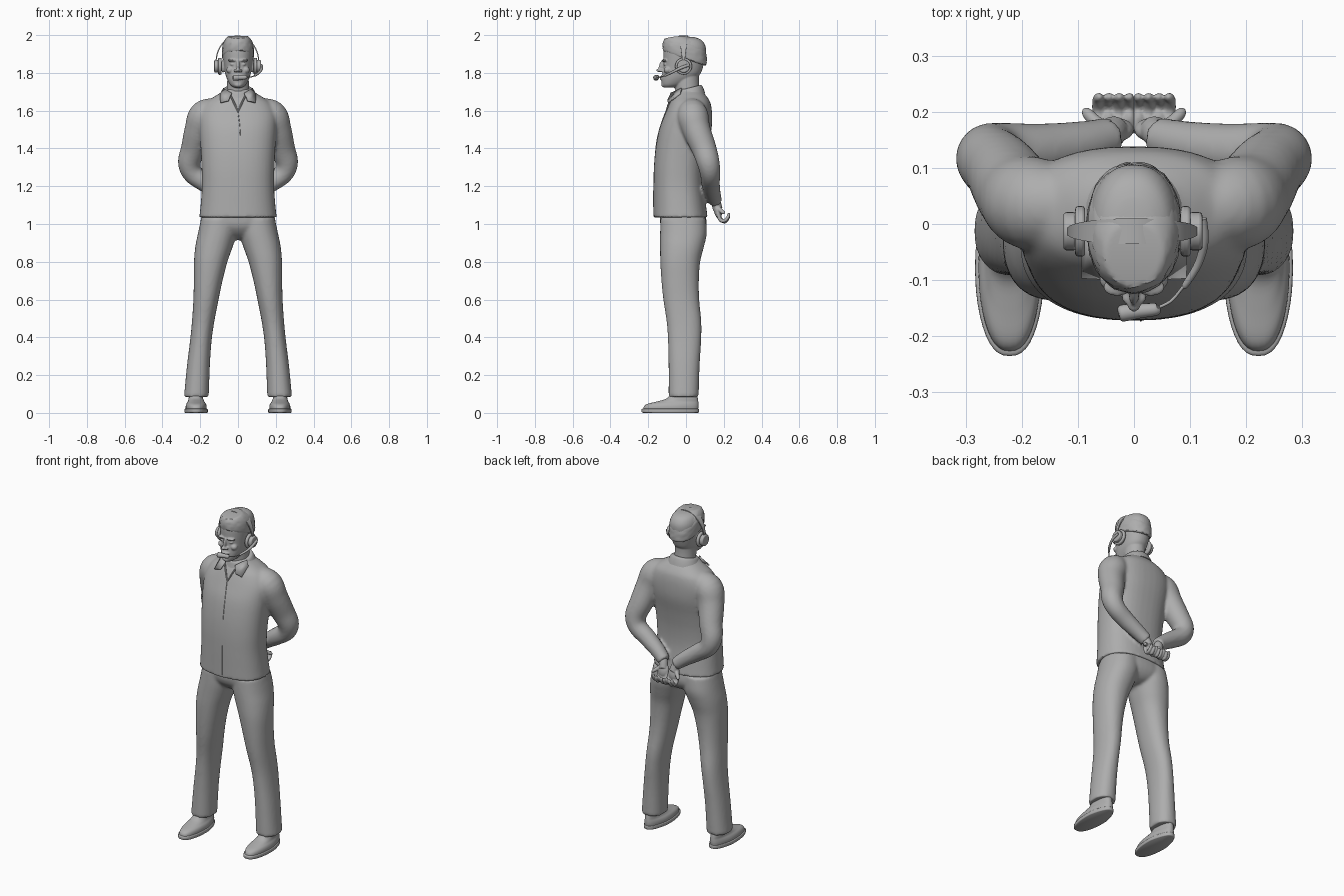
import bpy, bmesh, math, random
from mathutils import Vector, Matrix

random.seed(4)
grey = bpy.data.materials.new("matte grey")
grey.diffuse_color = (0.42, 0.42, 0.42, 1)


def skin(bm, rings):
    """Bridge a list of point rings and cap both ends."""
    vs = [[bm.verts.new(p) for p in r] for r in rings]
    n = len(vs[0])
    for a, b in zip(vs, vs[1:]):
        for i in range(n):
            bm.faces.new((a[i], a[(i + 1) % n], b[(i + 1) % n], b[i]))
    bm.faces.new(vs[0][::-1])
    bm.faces.new(vs[-1])


def spline(rows, steps):
    """Catmull-Rom interpolation of rows of numbers."""
    out = []
    for i in range(len(rows) - 1):
        p = [rows[max(0, min(len(rows) - 1, i + k))] for k in (-1, 0, 1, 2)]
        for s in range(steps):
            t = s / steps
            out.append([0.5 * (2 * b + (c - a) * t + (2 * a - 5 * b + 4 * c - d) * t * t
                               + (3 * b - a - 3 * c + d) * t ** 3) for a, b, c, d in zip(*p)])
    return out + [list(rows[-1])]


def loft(bm, rows, power=2.3, tilt=0, n=40, steps=4, jitter=0):
    """Stack of rounded sections, rows are z, x0, x1, y0, y1."""
    rings = []
    for z, x0, x1, y0, y1 in spline(rows, steps):
        ring = []
        for i in range(n):
            a = 2 * math.pi * i / n
            c, s = math.cos(a), math.sin(a)
            x = (x0 + x1) / 2 + (x1 - x0) / 2 * math.copysign(abs(c) ** (2 / power), c)
            y = (y0 + y1) / 2 + (y1 - y0) / 2 * math.copysign(abs(s) ** (2 / power), s)
            k = 1 + random.uniform(-jitter, jitter)
            ring.append((x * k, y * k, z - tilt * y))
        rings.append(ring)
    skin(bm, rings)


def sym(rows):
    return [(z, -h, h, y0, y1) for z, h, y0, y1 in rows]


def tube(bm, rows, n=16, steps=5):
    """Round limb along a path, rows are x, y, z, radius."""
    pts = spline(rows, steps)
    pos = [Vector(p[:3]) for p in pts]
    rings, u, prev = [], None, None
    for i, p in enumerate(pos):
        t = (pos[min(i + 1, len(pos) - 1)] - pos[max(i - 1, 0)]).normalized()
        u = t.orthogonal().normalized() if u is None else prev.rotation_difference(t) @ u
        u = (u - t * u.dot(t)).normalized()
        v, prev = t.cross(u), t
        rings.append([p + pts[i][3] * (math.cos(a) * u + math.sin(a) * v)
                      for a in (2 * math.pi * k / n for k in range(n))])
    skin(bm, rings)


def blob(bm, loc, size, rot=0):
    m = Matrix.Translation(loc) @ Matrix.Rotation(rot, 4, 'X') @ Matrix.Diagonal((*size, 1))
    bmesh.ops.create_uvsphere(bm, u_segments=20, v_segments=12, radius=1, matrix=m)


def finish(name, bm, voxel=0, smooth=4, angle=40):
    bmesh.ops.recalc_face_normals(bm, faces=bm.faces[:])
    me = bpy.data.meshes.new(name)
    bm.to_mesh(me)
    bm.free()
    ob = bpy.data.objects.new(name, me)
    bpy.context.collection.objects.link(ob)
    me.materials.append(grey)
    bpy.context.view_layer.objects.active = ob
    ob.select_set(True)
    if voxel:  # fuse overlapping forms into one skin
        r = ob.modifiers.new("fuse", 'REMESH')
        r.mode, r.voxel_size, r.use_smooth_shade = 'VOXEL', voxel, True
        s = ob.modifiers.new("soften", 'SMOOTH')
        s.factor, s.iterations = 0.5, smooth
    else:
        bpy.ops.object.shade_smooth_by_angle(angle=math.radians(angle))
    ob.select_set(False)
    return ob


# shirt: torso and both sleeves
bm = bmesh.new()
loft(bm, sym([(1.035, .205, -.172, .115), (1.1, .198, -.172, .106), (1.2, .191, -.172, .096),
              (1.3, .193, -.17, .10), (1.4, .198, -.161, .115), (1.5, .205, -.142, .135),
              (1.58, .205, -.112, .138), (1.64, .175, -.086, .13), (1.675, .125, -.067, .11),
              (1.70, .085, -.058, .088), (1.715, .07, -.05, .08)]), 2.4)
for s in (-1, 1):
    tube(bm, [(s * x, y, z, r) for x, y, z, r in (
        (.10, .035, 1.61, .06), (.175, .035, 1.575, .083), (.208, .055, 1.50, .075),
        (.236, .095, 1.40, .066), (.258, .118, 1.325, .06), (.238, .128, 1.265, .053),
        (.17, .13, 1.215, .049), (.09, .142, 1.16, .042), (.04, .155, 1.12, .036))], 24)
finish("shirt", bm, .0085, 5)

# front seam and neckline edges
bm = bmesh.new()
tube(bm, [(.012, -.171, 1.05, .002), (.012, -.171, 1.2, .002), (.012, -.16, 1.4, .002),
          (.01, -.141, 1.5, .002), (0, -.108, 1.595, .002)], 6)
for s in (-1, 1):
    tube(bm, [(0, -.105, 1.595, .004), (s * .02, -.09, 1.64, .005), (s * .045, -.066, 1.69, .005)], 8)
finish("shirt_placket", bm)

# collar band and pointed flaps
bm = bmesh.new()
loft(bm, sym([(1.665, .098, -.078, .102), (1.69, .088, -.07, .094),
              (1.712, .076, -.064, .084), (1.717, .066, -.058, .074)]), 2.1, -.25)
finish("collar", bm)
bm = bmesh.new()
for s in (-1, 1):
    q = [bm.verts.new((s * x, y, z)) for x, y, z in
         ((.032, -.076, 1.69), (.05, -.094, 1.65), (.09, -.092, 1.64), (.092, -.03, 1.685), (.074, -.02, 1.715))]
    bm.faces.new(q)
flap = finish("collar_flaps", bm)
flap.modifiers.new("thickness", 'SOLIDIFY').thickness = .008

# trousers: seat and both legs
bm = bmesh.new()
loft(bm, sym([(1.065, .185, -.14, .10), (1.0, .2, -.136, .11), (.96, .17, -.115, .10),
              (.93, .09, -.08, .075), (.915, .03, -.04, .04)]))
LEG = [(1.03, .0, .195, -.135, .105), (.95, .008, .212, -.137, .11), (.88, .028, .226, -.137, .095),
       (.8, .056, .233, -.136, .075), (.7, .082, .234, -.13, .068), (.6, .103, .236, -.12, .07),
       (.48, .126, .244, -.102, .081), (.38, .14, .254, -.095, .08), (.25, .149, .27, -.092, .072),
       (.085, .155, .286, -.092, .067)]
for s in (-1, 1):
    loft(bm, [(z, s * a, s * b, c, d) for z, a, b, c, d in LEG], 2.2)
finish("trousers", bm, .0085, 4)

# shoes: sole and upper
for s, side in ((-1, "right"), (1, "left")):
    for part, rows in (("sole", [(0, .163, .28, -.226, .062), (.004, .16, .283, -.234, .068),
                                 (.018, .16, .283, -.235, .069), (.022, .163, .28, -.23, .066)]),
                       ("shoe", [(.018, .166, .277, -.227, .064), (.035, .166, .277, -.222, .066),
                                 (.048, .17, .273, -.203, .066), (.06, .178, .266, -.155, .065),
                                 (.075, .183, .263, -.105, .063), (.10, .186, .26, -.08, .058)])):
        bm = bmesh.new()
        loft(bm, [(z, s * a, s * b, c, d) for z, a, b, c, d in rows], 2.5)
        for v in bm.verts:  # narrow the toe and heel
            y = v.co.y
            k = 1 - .12 * max(0, -y - .1) / .13 - .25 * max(0, y + .05) / .12
            v.co.x = s * .222 + (v.co.x - s * .222) * k
        finish(side + "_" + part, bm, angle=50)

# head: neck, skull, nose, brow, cheeks, lips, eyes, ears
bm = bmesh.new()
loft(bm, sym([(1.65, .066, -.05, .078), (1.70, .06, -.056, .072), (1.76, .057, -.06, .068),
              (1.81, .055, -.05, .07)]), 2)
loft(bm, sym([(1.722, .022, -.115, -.06), (1.735, .04, -.126, -.02), (1.76, .055, -.129, .03),
              (1.79, .066, -.126, .072), (1.83, .073, -.12, .09), (1.88, .079, -.12, .102),
              (1.92, .081, -.119, .106), (1.95, .076, -.11, .10), (1.975, .062, -.088, .08),
              (1.988, .038, -.055, .048), (1.992, .01, -.02, .01)]), 2.2)
blob(bm, (0, -.139, 1.814), (.013, .018, .01))
blob(bm, (0, -.126, 1.838), (.009, .017, .035), -.3)
blob(bm, (0, -.124, 1.78), (.027, .015, .006))
blob(bm, (0, -.124, 1.768), (.022, .014, .007))
blob(bm, (0, -.116, 1.737), (.022, .015, .014))
for s in (-1, 1):
    blob(bm, (s * .014, -.13, 1.811), (.008, .012, .007))
    blob(bm, (s * .03, -.113, 1.866), (.026, .016, .007))
    blob(bm, (s * .042, -.098, 1.815), (.02, .02, .018))
    blob(bm, (s * .029, -.109, 1.845), (.013, .011, .006))
    blob(bm, (s * .08, -.012, 1.835), (.01, .022, .034))
finish("head", bm, .004, 3)

# short rough hair
bm = bmesh.new()
loft(bm, sym([(1.872, .076, -.105, .10), (1.882, .083, -.121, .109), (1.92, .084, -.121, .109),
              (1.952, .079, -.107, .103), (1.977, .064, -.08, .082), (1.992, .038, -.045, .052),
              (1.996, .008, -.01, .012)]), 2.2, .33, 48, 4, .018)
for v in bm.verts:
    v.co.z = min(v.co.z, 1.996 - 1.1 * v.co.y ** 2)
finish("hair", bm, angle=30)

# headset band
bm = bmesh.new()
rings = []
for i in range(33):
    t = math.pi * i / 32
    w = .005 + .018 * math.sin(t)
    rings.append([(-.003 + r * .116 * math.cos(t), -.013 + y, 1.855 + r * .143 * math.sin(t))
                  for r, y in ((1, -w), (1, w), (.95, w), (.95, -w))])
skin(bm, rings)
finish("headset_band", bm)

# ear cushions and outer cups
for part, r, x, d in (("ear_cushions", .045, .094, .018), ("ear_cups", .034, .112, .024)):
    bm = bmesh.new()
    for s in (-1, 1):
        m = Matrix.Translation((s * x - .002, -.013, 1.835)) @ Matrix.Rotation(math.pi / 2, 4, 'Y')
        bmesh.ops.create_cone(bm, cap_ends=True, segments=28, radius1=r, radius2=r, depth=d, matrix=m)
    ob = finish(part, bm)
    b = ob.modifiers.new("rounding", 'BEVEL')
    b.width, b.segments = .006, 3

# microphone boom and capsule
bm = bmesh.new()
tube(bm, [(.122, .01, 1.84, .008), (.125, -.03, 1.825, .008), (.115, -.07, 1.805, .007),
          (.092, -.108, 1.787, .006), (.086, -.114, 1.784, .003), (.065, -.138, 1.778, .003),
          (.035, -.152, 1.776, .003)], 10)
tube(bm, [(.042, -.151, 1.777, .004), (.04, -.152, 1.777, .011), (.01, -.155, 1.775, .013),
          (-.022, -.159, 1.774, .015), (-.028, -.16, 1.774, .006)], 14)
finish("microphone", bm)

# clasped hands: wrists, palms, curled fingers, thumbs
for s, side in ((-1, "right"), (1, "left")):
    bm = bmesh.new()
    tube(bm, [(s * .075, .147, 1.15, .027), (s * .045, .158, 1.115, .026), (s * .035, .168, 1.08, .026)])
    blob(bm, (s * .036, .168, 1.068), (.036, .02, .042), .25)
    for i in range(4):
        x, dz = s * (.008 + .018 * i), .006 * (i % 2)
        tube(bm, [(x, .168, 1.06, .011), (x, .182, 1.028 - dz, .0105), (x * 1.05, .205, 1.012 + dz, .01),
                  (x * 1.05, .222, 1.03 + dz, .009), (x, .226, 1.045 + dz, .008), (x, .226, 1.052 + dz, .003)], 10)
    tube(bm, [(s * .045, .162, 1.09, .015), (s * .068, .182, 1.072, .012),
              (s * .084, .198, 1.06, .01), (s * .09, .204, 1.055, .004)], 10)
    finish(side + "_hand", bm, .0035, 2)
